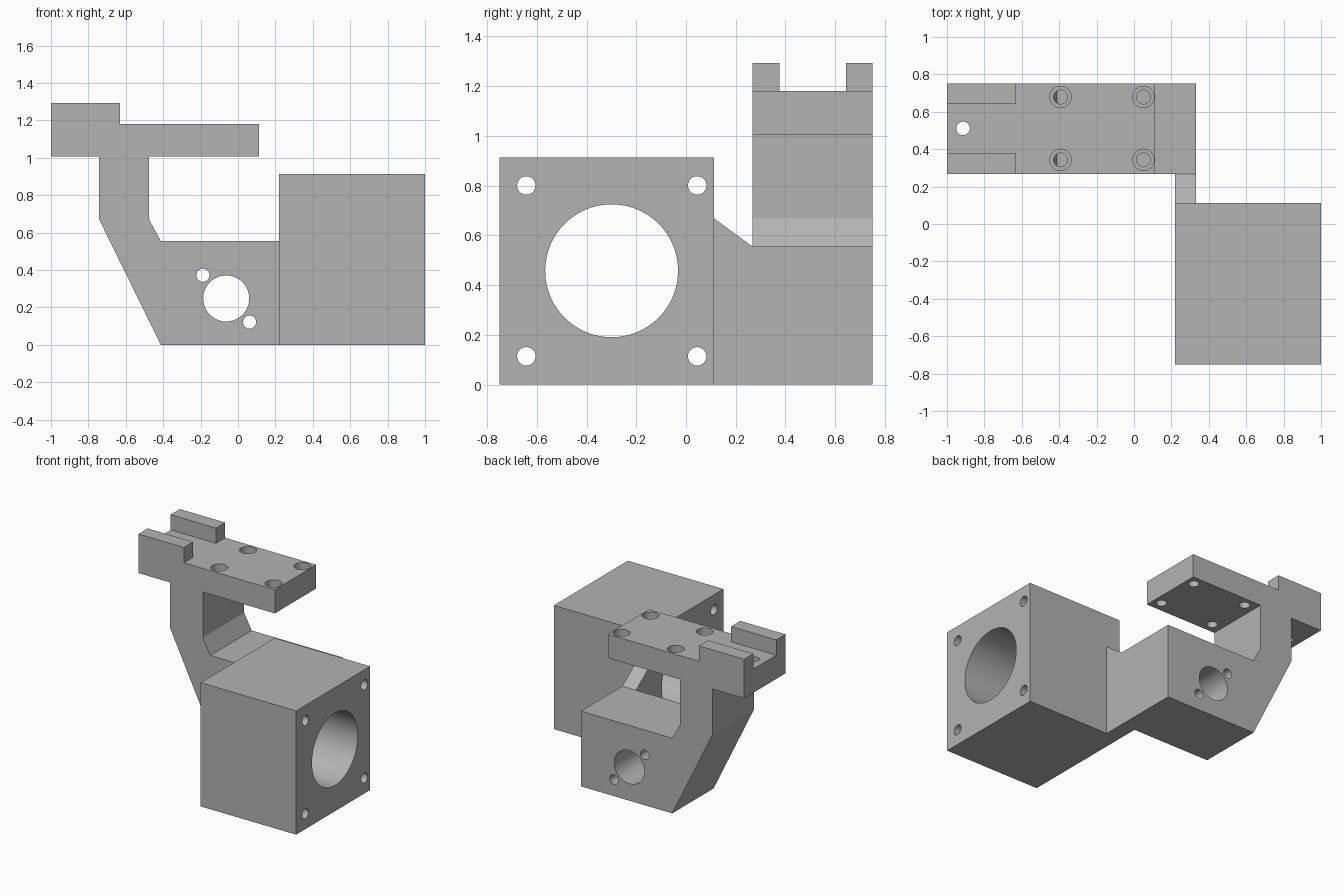
import bpy, bmesh, math
from mathutils import Matrix, Vector

if "Cube" in bpy.data.objects:
    bpy.data.objects.remove(bpy.data.objects["Cube"])

grey = bpy.data.materials.new("plain grey")
grey.diffuse_color = (0.45, 0.45, 0.45, 1)
grey.use_nodes = True
grey.node_tree.nodes["Principled BSDF"].inputs["Base Color"].default_value = grey.diffuse_color


def make_object(name, bm):
    bmesh.ops.recalc_face_normals(bm, faces=bm.faces)
    mesh = bpy.data.meshes.new(name)
    bm.to_mesh(mesh)
    bm.free()
    mesh.materials.append(grey)
    obj = bpy.data.objects.new(name, mesh)
    bpy.context.collection.objects.link(obj)
    return obj


def extrude(name, points, offset):
    """Closed profile of 3D points swept along an offset vector."""
    bm = bmesh.new()
    face = bm.faces.new([bm.verts.new(p) for p in points])
    res = bmesh.ops.extrude_face_region(bm, geom=[face])
    verts = [g for g in res["geom"] if isinstance(g, bmesh.types.BMVert)]
    bmesh.ops.translate(bm, verts=verts, vec=offset)
    return make_object(name, bm)


def box(name, x0, x1, y0, y1, z0, z1):
    pts = [(x0, y0, z0), (x1, y0, z0), (x1, y1, z0), (x0, y1, z0)]
    return extrude(name, pts, (0, 0, z1 - z0))


def combine(target, tool, operation):
    mod = target.modifiers.new("bool", "BOOLEAN")
    mod.operation, mod.solver, mod.object = operation, "EXACT", tool
    bpy.context.view_layer.objects.active = target
    bpy.ops.object.modifier_apply(modifier=mod.name)
    bpy.data.objects.remove(tool)


def drill(target, start, end, radius, sides=48):
    """Cut a round hole running from start to end."""
    a, b = Vector(start), Vector(end)
    rot = (b - a).to_track_quat("Z", "Y").to_matrix().to_4x4()
    bm = bmesh.new()
    bmesh.ops.create_cone(bm, cap_ends=True, segments=sides, radius1=radius,
                          radius2=radius, depth=(b - a).length,
                          matrix=Matrix.Translation((a + b) / 2) @ rot)
    combine(target, make_object("hole_cutter", bm), "DIFFERENCE")


Y0, Y1 = 0.268, 0.75      # arm width
BASE, LOW, TOP = 0.555, 1.006, 1.181

# Arm: foot block, cranked post and top plate as one profile
profile = [(-0.413, 0), (0.332, 0), (0.332, BASE), (-0.413, BASE), (-0.475, 0.67),
           (-0.475, LOW), (0.113, LOW), (0.113, TOP), (-1, TOP), (-1, LOW),
           (-0.742, LOW), (-0.742, 0.67)]
bracket = extrude("bracket", [(x, Y0, z) for x, z in profile], (0, Y1 - Y0, 0))

# Two raised rails on the top plate
for y0, y1 in ((Y0, 0.376), (0.643, Y1)):
    combine(bracket, box("rail", -1, -0.63, y0, y1, TOP - 0.1, 1.294), "UNION")

# Motor housing block and the sloped web that joins it to the arm
combine(bracket, box("housing", 0.22, 1, -0.75, 0.112, 0, 0.913), "UNION")
web = [(0.112, 0), (Y0, 0), (Y0, BASE), (0.112, 0.669)]
combine(bracket, extrude("web", [(0.22, y, z) for y, z in web], (0.112, 0, 0)), "UNION")

# Housing bore and four corner holes
drill(bracket, (0.1, -0.299, 0.458), (1.1, -0.299, 0.458), 0.267, 96)
for y in (-0.642, 0.045):
    for z in (0.114, 0.801):
        drill(bracket, (0.1, y, z), (1.1, y, z), 0.037)

# Foot block bore with two screw holes
for x, z, r in ((-0.063, 0.248, 0.123), (-0.188, 0.372, 0.035), (0.062, 0.122, 0.035)):
    drill(bracket, (x, 0.2, z), (x, 0.85, z), r)

# Counterbored plate holes and the single hole between the rails
for x in (-0.393, 0.05):
    for y in (0.343, 0.679):
        drill(bracket, (x, y, 0.95), (x, y, 1.25), 0.037)
        drill(bracket, (x, y, TOP - 0.09), (x, y, 1.25), 0.057)
drill(bracket, (-0.914, 0.511, 0.95), (-0.914, 0.511, 1.25), 0.036)

# Smooth hole walls, sharp edges elsewhere
bpy.ops.object.select_all(action="DESELECT")
bracket.select_set(True)
bpy.context.view_layer.objects.active = bracket
bpy.ops.object.shade_smooth_by_angle(angle=math.radians(25))
